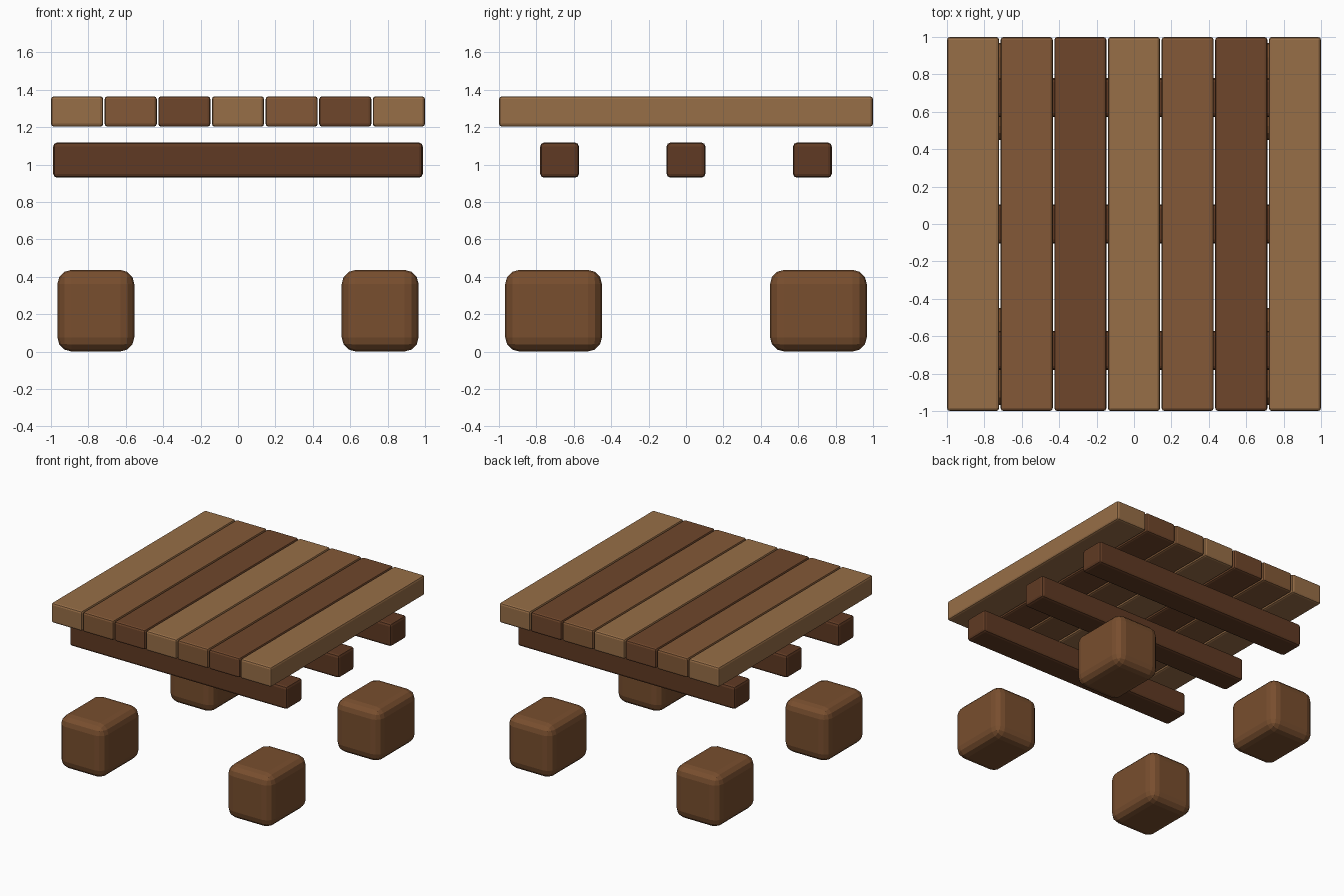
import bpy

if "Cube" in bpy.data.objects:
    bpy.data.objects.remove(bpy.data.objects["Cube"])


def material(name, hex_rgb):
    # sRGB hex to linear colour
    mat = bpy.data.materials.new(name)
    srgb = [int(hex_rgb[i:i + 2], 16) / 255 for i in (0, 2, 4)]
    mat.diffuse_color = [((c + 0.055) / 1.055) ** 2.4 for c in srgb] + [1]
    mat.use_nodes = True
    mat.node_tree.nodes["Principled BSDF"].inputs["Base Color"].default_value = mat.diffuse_color
    return mat


def block(name, centre, size, bevel, segments, mat):
    bpy.ops.mesh.primitive_cube_add(size=1, location=centre)
    ob = bpy.context.object
    ob.name = name
    ob.scale = size
    bpy.ops.object.transform_apply(location=False, rotation=False, scale=True)
    mod = ob.modifiers.new("rounded_edges", 'BEVEL')
    mod.width = bevel
    mod.segments = segments
    ob.data.materials.append(mat)
    return ob


light = material("light_wood", "976e47")
mid = material("mid_wood", "835937")
dark = material("dark_wood", "6f462b")
beam_wood = material("beam_wood", "603a23")
leg_wood = material("leg_wood", "784e2e")

# Seven deck planks running front to back
for i in range(7):
    block(f"deck_plank_{i + 1}", ((i - 3) * 0.2868, 0, 1.284),
          (0.279, 2.0, 0.163), 0.016, 2, (light, mid, dark)[i % 3])

# Three cross beams under the deck
for name, y in (("front", -0.676), ("middle", 0), ("back", 0.676)):
    block(f"{name}_beam", (0, y, 1.024), (1.976, 0.207, 0.187), 0.02, 2, beam_wood)

# Four rounded block feet
for side, sx in (("left", -1), ("right", 1)):
    for end, sy in (("front", -1), ("back", 1)):
        block(f"{end}_{side}_foot", (sx * 0.76, sy * 0.708, 0.219),
              (0.411, 0.517, 0.436), 0.075, 3, leg_wood)
